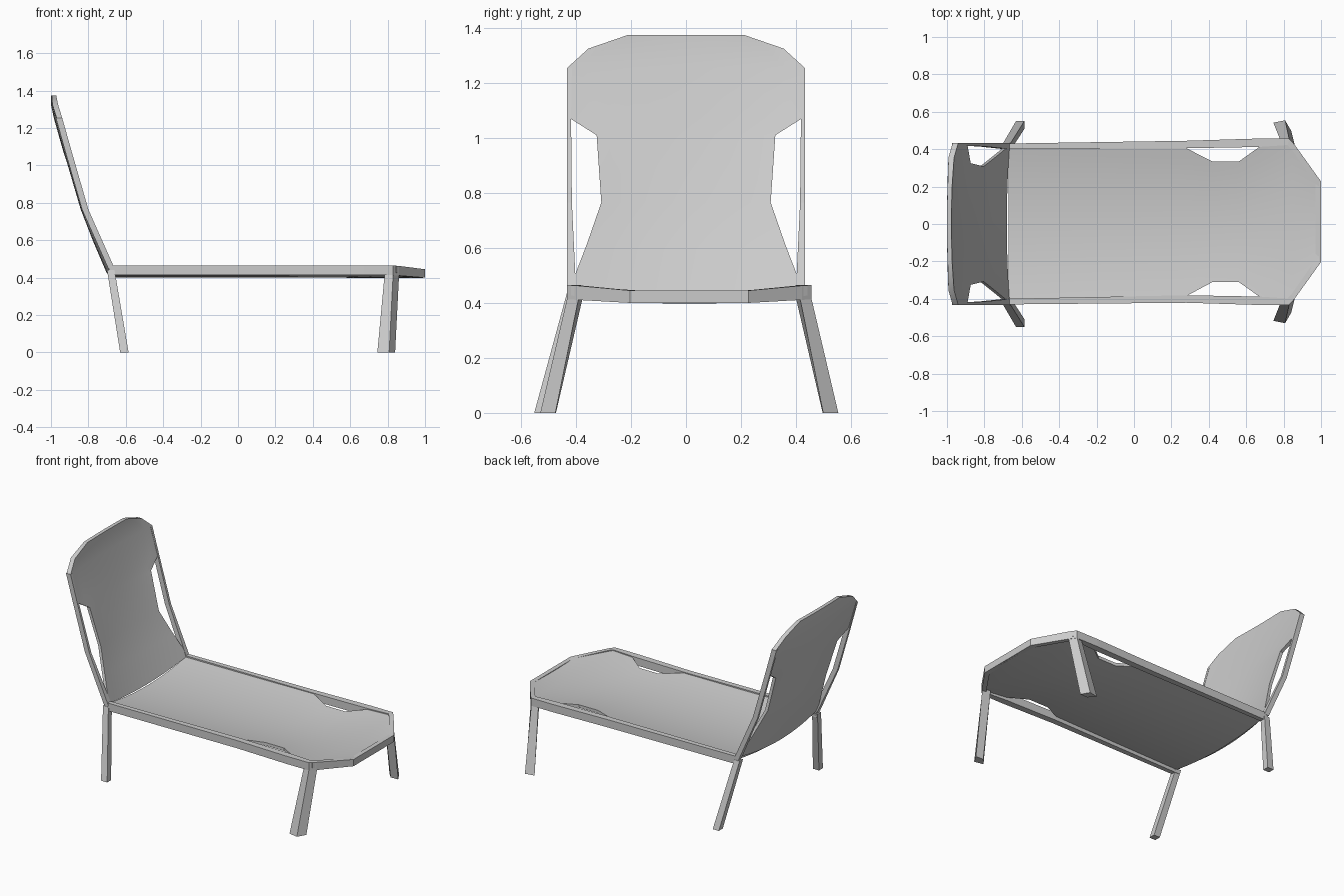
import bpy, bmesh, math


def loft(name, rings, smooth=False):
    """Skin a list of equal closed rings and cap both ends."""
    bm = bmesh.new()
    vs = [[bm.verts.new(p) for p in r] for r in rings]
    n = len(rings[0])
    for a, b in zip(vs, vs[1:]):
        for i in range(n):
            j = (i + 1) % n
            bm.faces.new((a[i], a[j], b[j], b[i]))
    bm.faces.new(vs[0])
    bm.faces.new(vs[-1])
    bmesh.ops.recalc_face_normals(bm, faces=bm.faces)
    me = bpy.data.meshes.new(name)
    bm.to_mesh(me)
    bm.free()
    if smooth:
        me.shade_smooth()
        me.set_sharp_from_angle(angle=math.radians(30))
    ob = bpy.data.objects.new(name, me)
    bpy.context.collection.objects.link(ob)
    return ob


def sling(name, stations, thick_dir, n=12):
    """Hammock-like sheet. Station: x, z, half width, y centre, sag x, sag z, thickness."""
    rings = []
    for x, z, w, c, sx, sz, t in stations:
        front, rear = [], []
        for i in range(n + 1):
            u = -1 + 2 * i / n
            k = 1 - u * u
            p = (x + sx * k, c + u * w, z + sz * k)
            front.append(p)
            rear.append((p[0] + thick_dir[0] * t, p[1], p[2] + thick_dir[1] * t))
        rings.append(front + rear[::-1])
    loft(name, rings, True)


# seat sheet with waisted front end
sling("seat", [
    (-0.67, 0.46, 0.425, 0.0, 0, -0.04, 0.02),
    (-0.20, 0.46, 0.415, 0.005, 0, -0.04, 0.02),
    (0.28, 0.46, 0.395, 0.01, 0, -0.04, 0.02),
    (0.42, 0.445, 0.322, 0.012, 0, -0.025, 0.02),
    (0.56, 0.445, 0.322, 0.012, 0, -0.025, 0.02),
    (0.67, 0.458, 0.40, 0.012, 0, -0.035, 0.025),
    (0.845, 0.462, 0.43, 0.012, 0, -0.03, 0.035),
    (0.99, 0.446, 0.22, 0.015, 0, -0.004, 0.043)], (0, -1))

# seat frame: two side rails joined by the faceted front edge
# columns: outer x, outer y, inner x, inner y, top z, bottom z
half = [(-0.69, 0.43, -0.69, 0.40, 0.465, 0.413),
        (0.28, 0.433, 0.28, 0.393, 0.465, 0.413),
        (0.67, 0.445, 0.67, 0.40, 0.465, 0.413),
        (0.83, 0.444, 0.82, 0.41, 0.465, 0.413),
        (0.86, 0.41, 0.84, 0.39, 0.463, 0.411),
        (1.0, 0.215, 0.97, 0.205, 0.445, 0.40)]


def frame_ring(p, s):
    xo, yo, xi, yi, top, bot = p
    c = 0.0 if xo < 0 else 0.012
    return [(xo, c + s * yo, top), (xi, c + s * yi, top),
            (xi, c + s * yi, bot), (xo, c + s * yo, bot)]


loft("seat_frame", [frame_ring(p, 1) for p in half] +
     [frame_ring(p, -1) for p in reversed(half)])

# backrest sheet with waisted lower part and wide headrest
sling("backrest", [
    (-0.665, 0.46, 0.42, 0, -0.015, -0.04, 0.02),
    (-0.735, 0.61, 0.362, 0, -0.02, -0.015, 0.02),
    (-0.803, 0.765, 0.308, 0, -0.018, 0, 0.02),
    (-0.873, 1.01, 0.325, 0, -0.018, 0, 0.022),
    (-0.89, 1.07, 0.42, 0, -0.018, 0, 0.025),
    (-0.94, 1.255, 0.432, 0, -0.015, 0, 0.03),
    (-0.962, 1.325, 0.355, 0, -0.008, 0, 0.03),
    (-0.972, 1.375, 0.21, 0, -0.004, 0, 0.024)], (-1, 0))

for s, side in ((1, "left"), (-1, "right")):
    # thin rail beside the backrest: x, z, inner y, outer y
    rail = [(-0.66, 0.45, 0.40, 0.432), (-0.80, 0.765, 0.415, 0.433),
            (-0.888, 1.07, 0.418, 0.433), (-0.94, 1.255, 0.415, 0.433)]
    loft("back_rail_" + side, [[(x, s * a, z), (x, s * b, z),
                                (x - 0.034, s * b, z), (x - 0.034, s * a, z)]
                               for x, z, a, b in rail])

    # splayed rear leg
    def square(x0, x1, y0, y1, z):
        return [(x0, s * y0, z), (x1, s * y0, z), (x1, s * y1, z), (x0, s * y1, z)]
    loft("rear_leg_" + side, [square(-0.70, -0.66, 0.395, 0.432, 0.44),
                              square(-0.63, -0.585, 0.51, 0.552, 0.0)])

    # splayed four-sided front leg, angled to follow the frame corner
    top = [(0.785, 0.43), (0.83, 0.441), (0.862, 0.40), (0.81, 0.385)]
    foot = [(0.745, 0.53), (0.808, 0.542), (0.84, 0.487), (0.785, 0.485)]
    loft("front_leg_" + side, [[(x, 0.012 + s * y, z) for x, y in ring]
                               for ring, z in ((top, 0.43), (foot, 0.0))])
